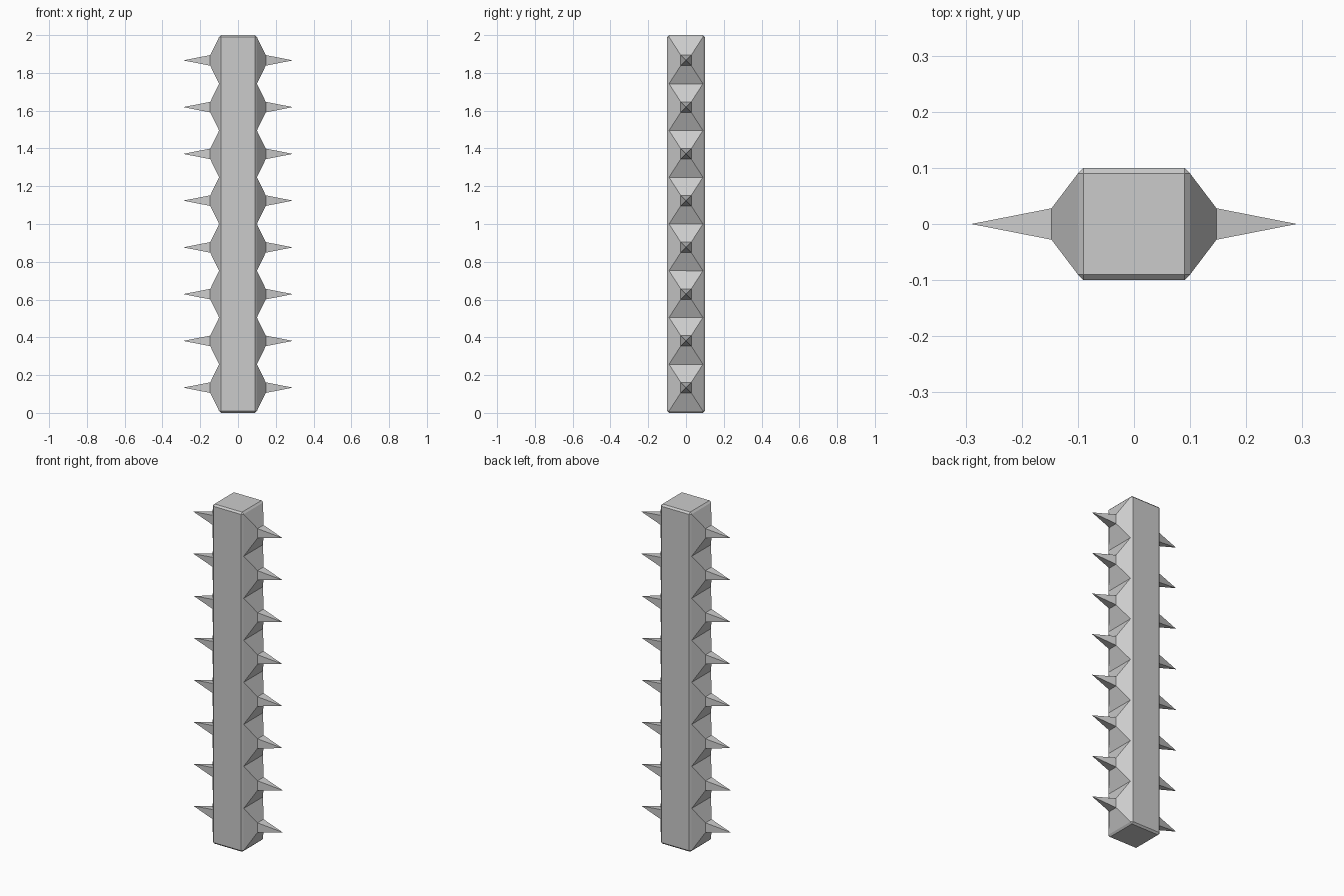
import bpy, bmesh
from mathutils import Vector

if "Cube" in bpy.data.objects:
    bpy.data.objects.remove(bpy.data.objects["Cube"])

SPIKES = 8        # spikes per side
HALF = 0.1        # half width of the post
BEVEL = 0.01
SHOULDER_X, SHOULDER_R, TIP_X = 0.147, 0.028, 0.29

bm = bmesh.new()

# Square post with a thin chamfer on every edge
bmesh.ops.create_cube(bm, size=1)
for v in bm.verts:
    v.co = Vector((v.co.x * 2 * HALF, v.co.y * 2 * HALF, v.co.z * 2 + 1))
bmesh.ops.bevel(bm, geom=bm.edges[:], offset=BEVEL, segments=1,
                affect='EDGES', profile=0.5)
bm.normal_update()


def side_faces():
    return [f for f in bm.faces if abs(f.normal.x) > 0.99]


# Cut both side faces into equal cells
cell = (2 - 2 * BEVEL) / SPIKES
for i in range(1, SPIKES):
    faces = side_faces()
    geom = list({e for f in faces for e in (*f.verts, *f.edges)}) + faces
    bmesh.ops.bisect_plane(bm, geom=geom, plane_co=(0, 0, BEVEL + i * cell),
                           plane_no=(0, 0, 1))
    bm.normal_update()

# Raise each cell into a tapered base, then pull its centre out to a point
raised = bmesh.ops.extrude_discrete_faces(bm, faces=side_faces())["faces"]
for f in raised:
    c = f.calc_center_median()
    side = 1 if c.x > 0 else -1
    for v in f.verts:
        v.co = Vector((side * SHOULDER_X,
                       SHOULDER_R if v.co.y > 0 else -SHOULDER_R,
                       c.z + (SHOULDER_R if v.co.z > c.z else -SHOULDER_R)))
for v in bmesh.ops.poke(bm, faces=raised)["verts"]:
    v.co.x = TIP_X if v.co.x > 0 else -TIP_X

bmesh.ops.recalc_face_normals(bm, faces=bm.faces[:])
mesh = bpy.data.meshes.new("spiked_post")
bm.to_mesh(mesh)
bm.free()
bpy.context.collection.objects.link(bpy.data.objects.new("spiked_post", mesh))
